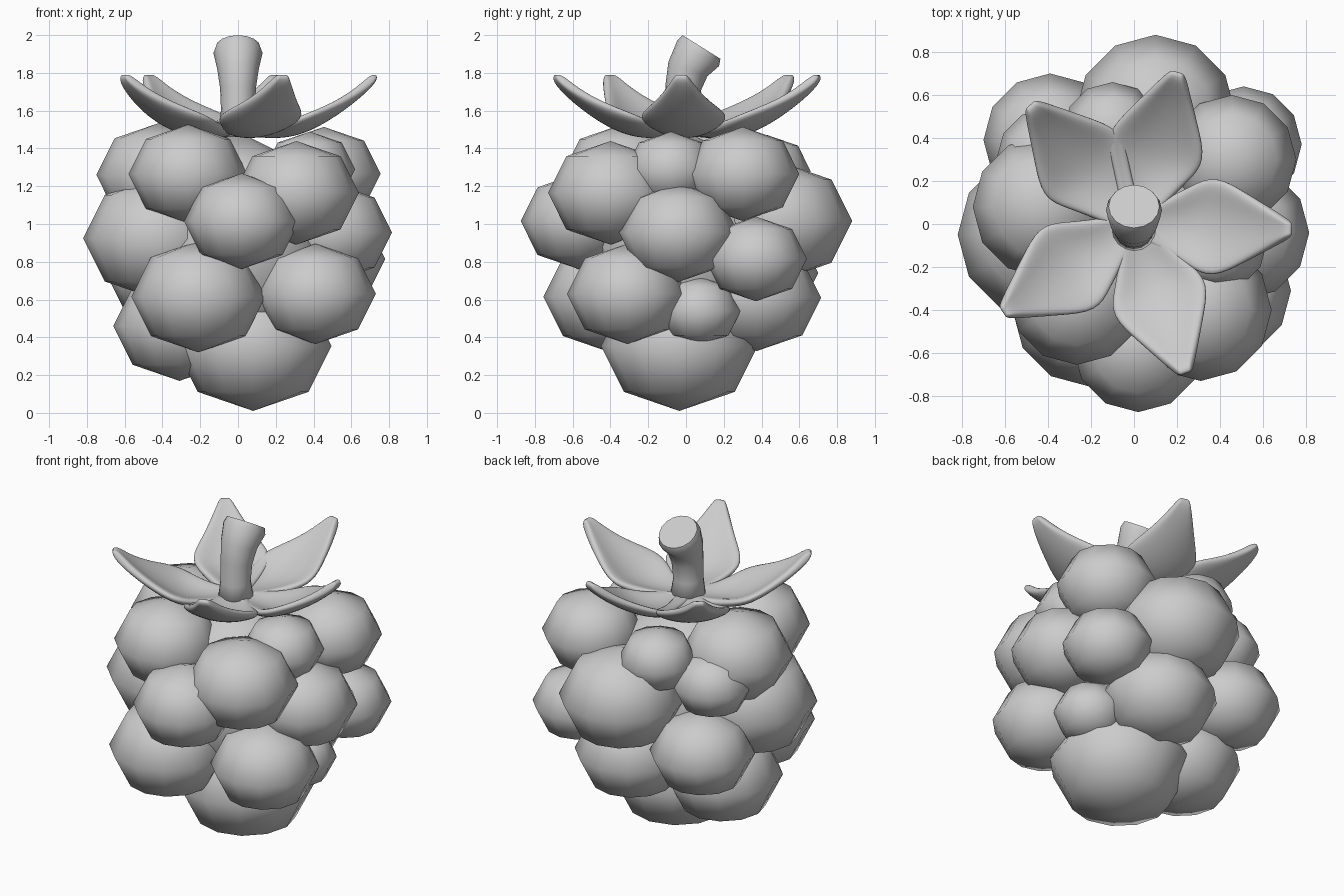
import bpy, bmesh, math
from mathutils import Vector, Matrix

cube = bpy.data.objects.get("Cube")
if cube:
    bpy.data.objects.remove(cube, do_unlink=True)

grey = bpy.data.materials.new("plain_grey")
grey.use_nodes = True
COLOUR = (0.6, 0.6, 0.6, 1)
grey.diffuse_color = COLOUR
grey.node_tree.nodes["Principled BSDF"].inputs["Base Color"].default_value = COLOUR


def add_object(name, bm):
    """Turn a bmesh into a smooth grey object."""
    bmesh.ops.recalc_face_normals(bm, faces=bm.faces[:])
    for face in bm.faces:
        face.smooth = True
    mesh = bpy.data.meshes.new(name)
    bm.to_mesh(mesh)
    bm.free()
    mesh.materials.append(grey)
    obj = bpy.data.objects.new(name, mesh)
    bpy.context.collection.objects.link(obj)
    return obj


def add_bead(name, x, y, z, radius, height):
    """Low-poly squashed ball with its poles up and down."""
    bm = bmesh.new()
    bmesh.ops.create_uvsphere(bm, u_segments=12, v_segments=4, radius=1)
    bmesh.ops.transform(bm, verts=bm.verts[:], matrix=Matrix.Translation((x, y, z))
                        @ Matrix.Diagonal((radius, radius, height, 1)))
    return add_object(name, bm)


# Beads of the berry, x, y, z, radius: lower, middle and upper tiers
beads = [
    (0.08, -0.035, 0.355, 0.415),
    (-0.31, 0.06, 0.46, 0.35),
    (0.39, 0.07, 0.54, 0.22),
    (-0.21, -0.40, 0.615, 0.355),
    (0.41, -0.31, 0.63, 0.32),
    (0.12, 0.375, 0.61, 0.34),
    (-0.39, 0.39, 0.74, 0.31),
    (0.51, 0.37, 0.815, 0.27),
    (-0.43, -0.05, 0.925, 0.39),
    (0.50, -0.04, 0.955, 0.315),
    (0.02, -0.57, 1.015, 0.305),
    (0.10, 0.505, 1.015, 0.375),
    (-0.40, 0.30, 1.15, 0.24),
    (0.31, -0.40, 1.165, 0.33),
    (-0.265, -0.34, 1.265, 0.315),
    (-0.42, 0.08, 1.26, 0.33),
    (0.38, -0.08, 1.29, 0.24),
    (0.455, 0.30, 1.265, 0.3),
    (-0.10, 0.43, 1.28, 0.23),
]
for i, (x, y, z, r) in enumerate(beads):
    add_bead(f"berry_bead_{i + 1}", x, y, z, r, r * 0.83)

# Core filling the gaps between the beads
add_bead("berry_core", 0, 0, 0.88, 0.5, 0.61)

# Leaves: distance out, half width, height, edge lift
LEAF = [
    (0.00, 0.06, 1.50, 0.00),
    (0.14, 0.12, 1.475, 0.03),
    (0.26, 0.19, 1.475, 0.06),
    (0.37, 0.25, 1.505, 0.07),
    (0.52, 0.16, 1.595, 0.04),
    (0.65, 0.085, 1.70, 0.01),
    (0.735, 0.03, 1.79, 0.00),
]


def add_leaf(name, degrees):
    bm = bmesh.new()
    rows = []
    for out, width, z, lift in LEAF:
        rows.append([bm.verts.new((out, s * width, z + lift * s * s))
                     for s in (-1, -0.5, 0, 0.5, 1)])
    for a, b in zip(rows, rows[1:]):
        for i in range(4):
            bm.faces.new((a[i], b[i], b[i + 1], a[i + 1]))
    leaf = add_object(name, bm)
    leaf.rotation_euler.z = math.radians(degrees)
    thick = leaf.modifiers.new("thickness", 'SOLIDIFY')
    thick.thickness = 0.05
    thick.offset = 0
    smooth = leaf.modifiers.new("rounding", 'SUBSURF')
    smooth.levels = smooth.render_levels = 2


for i, angle in enumerate((74, 131, 214, 289, 358)):
    add_leaf(f"leaf_{i + 1}", angle)

# Bent stem with a chamfered end: y, z, radius, backward tilt in degrees
bm = bmesh.new()
SIDES = 16
rings = []
for y, z, r, tilt in [(-0.02, 1.46, 0.11, 0), (-0.025, 1.6, 0.09, 0),
                      (-0.015, 1.72, 0.095, 8), (0.01, 1.82, 0.11, 20),
                      (0.065, 1.905, 0.13, 32), (0.082, 1.937, 0.118, 32)]:
    turn = Matrix.Rotation(-math.radians(tilt), 3, 'X')
    rings.append([bm.verts.new(Vector((0, y, z)) + turn @ Vector(
        (r * math.cos(k * math.tau / SIDES), r * math.sin(k * math.tau / SIDES), 0)))
        for k in range(SIDES)])
for a, b in zip(rings, rings[1:]):
    for k in range(SIDES):
        n = (k + 1) % SIDES
        bm.faces.new((a[k], a[n], b[n], b[k]))
bm.faces.new(rings[0][::-1])
cap = bm.faces.new(rings[-1])
for edge in cap.edges:
    edge.smooth = False
add_object("stem", bm)
